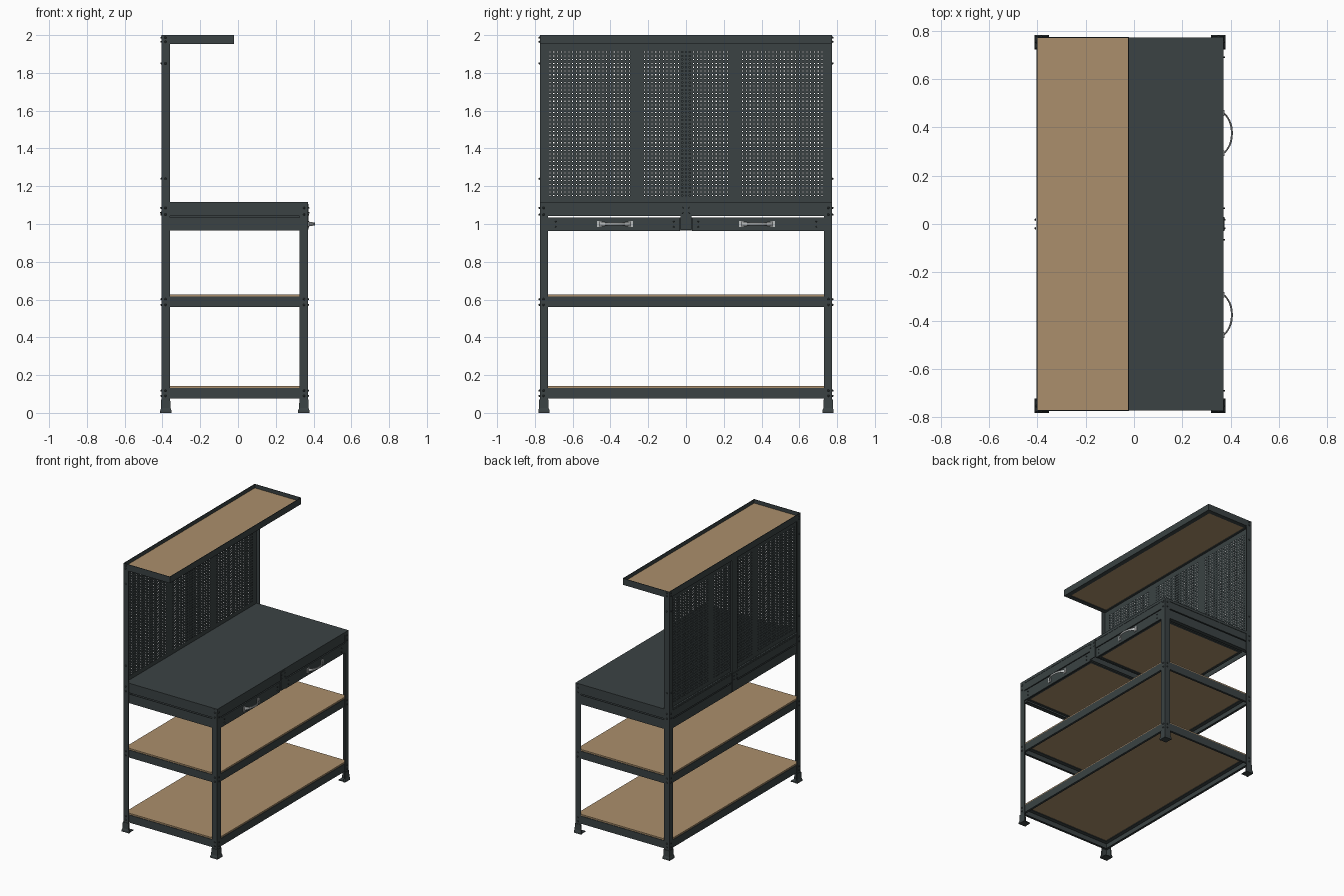
import bpy, bmesh, math
from mathutils import Matrix, Vector

if "Cube" in bpy.data.objects:
    bpy.data.objects.remove(bpy.data.objects["Cube"])


def material(name, rgb):
    m = bpy.data.materials.new(name)
    m.diffuse_color = (*rgb, 1)
    m.use_nodes = True
    m.node_tree.nodes["Principled BSDF"].inputs["Base Color"].default_value = m.diffuse_color
    return m


STEEL = material("dark_steel", (0.043, 0.055, 0.057))
WOOD = material("wood_board", (0.41, 0.275, 0.15))
CHROME = material("handle_metal", (0.5, 0.52, 0.52))


def finish(name, bm, mat, smooth=False):
    bmesh.ops.recalc_face_normals(bm, faces=bm.faces)
    me = bpy.data.meshes.new(name)
    bm.to_mesh(me)
    bm.free()
    ob = bpy.data.objects.new(name, me)
    bpy.context.collection.objects.link(ob)
    me.materials.append(mat)
    if smooth:
        bpy.context.view_layer.objects.active = ob
        ob.select_set(True)
        bpy.ops.object.shade_smooth_by_angle()
        ob.select_set(False)
    return ob


def boxes(name, items, mat=STEEL):
    """One object from boxes given as (x0, x1, y0, y1, z0, z1)."""
    bm = bmesh.new()
    for a in items:
        lo = Vector((min(a[0:2]), min(a[2:4]), min(a[4:6])))
        hi = Vector((max(a[0:2]), max(a[2:4]), max(a[4:6])))
        bmesh.ops.create_cube(bm, size=1, matrix=Matrix.LocRotScale((lo + hi) / 2, None, hi - lo))
    return finish(name, bm, mat)


def ring(x0, x1, y0, y1, z0, z1, t):
    """Four walls of thickness t around a rectangle."""
    return [(x0, x0 + t, y0, y1, z0, z1), (x1 - t, x1, y0, y1, z0, z1),
            (x0 + t, x1 - t, y0, y0 + t, z0, z1), (x0 + t, x1 - t, y1 - t, y1, z0, z1)]


def angle_loft(name, levels, cx, cy, sx, sy):
    """L section lofted through (z, outset, leg, thickness) levels at an outer corner."""
    bm = bmesh.new()
    rows = []
    for z, o, w, t in levels:
        pts = [(-o, -o), (w, -o), (w, t - o), (t - o, t - o), (t - o, w), (-o, w)]
        rows.append([bm.verts.new((cx - sx * px, cy - sy * py, z)) for px, py in pts])
    for a, b in zip(rows, rows[1:]):
        for i in range(6):
            j = (i + 1) % 6
            bm.faces.new((a[i], a[j], b[j], b[i]))
    bm.faces.new(rows[0])
    bm.faces.new(rows[-1])
    return finish(name, bm, STEEL)


XB, XF, Y = -0.404, 0.37, 0.774      # outer post faces
T = 0.004

# Angle posts and flared feet
for sx, cx, top, label in ((-1, XB, 2.0, "back"), (1, XF, 1.11, "front")):
    for sy, side in ((-1, "left"), (1, "right")):
        angle_loft(f"{label}_{side}_post", [(0.01, 0, 0.044, T), (top, 0, 0.044, T)],
                   cx, sy * Y, sx, sy)
        angle_loft(f"{label}_{side}_foot",
                   [(0, 0.008, 0.052, 0.012), (0.012, 0.008, 0.052, 0.012),
                    (0.025, 0.004, 0.047, 0.01), (0.07, 0.003, 0.045, 0.008)],
                   cx, sy * Y, sx, sy)
        boxes(f"{label}_{side}_foot_base",
              [(cx + sx * 0.006, cx - sx * 0.048, sy * (Y + 0.006), sy * (Y - 0.048), 0, 0.006)])

# Two lower shelves: beams with an inward ledge, board on top
x0, x1, y0 = XB + T, XF - T, Y - T
for name, z0, z1 in (("lower", 0.075, 0.132), ("middle", 0.56, 0.616)):
    boxes(f"{name}_shelf_beams", ring(x0, x1, -y0, y0, z0, z1, T)
          + ring(x0 + T, x1 - T, -y0 + T, y0 - T, z1 - 0.012, z1 - 0.008, 0.028)
          + ring(x0 + T, x1 - T, -y0 + T, y0 - T, z0, z0 + 0.003, 0.012))
    boxes(f"{name}_shelf_board", [(x0 + T, x1 - T, -y0 + T, y0 - T, z1 - 0.008, z1 + 0.011)], WOOD)

# Overhead shelf with recessed board
xt = -0.02
boxes("top_shelf_frame", ring(XB, xt, -Y, Y, 1.952, 2.0, T)
      + ring(XB + T, xt - T, -Y + T, Y - T, 1.952, 1.956, 0.03))
boxes("top_shelf_board", [(XB + T, xt - T, -Y + T, Y - T, 1.956, 1.972)], WOOD)

# Worktop and its apron
boxes("worktop_apron", ring(x0, XF - 0.001, -y0, y0, 1.042, 1.10, T)
      + ring(x0 + T, XF - 0.005, -y0 + T, y0 - T, 1.042, 1.045, 0.02))
boxes("worktop", [(XB + 0.006, XF + 0.001, -Y + 0.001, Y - 0.001, 1.096, 1.116)])

# Rails that close the drawer bay at the sides and the back, and centre brackets
boxes("drawer_bay_rails", [(x0, x1 - 0.03, s * y0, s * (y0 - T), 0.966, 1.034) for s in (-1, 1)]
      + [(x0, x1 - 0.03, s * y0, s * (y0 - 0.03), 0.966, 0.97) for s in (-1, 1)]
      + [(x0, x0 + T, -y0, y0, 0.966, 1.034)])
boxes("centre_brackets", [(XF, XF + 0.004, -0.03, 0.03, 0.97, 1.105),
                          (XB, XB + 0.004, -0.03, 0.03, 0.97, 1.105),
                          (XB, XF, -0.028, -0.024, 0.97, 1.045),
                          (XB, XF, 0.024, 0.028, 0.97, 1.045)])


def pull_handle(name, yc, z):
    """Bowed pull handle with rounded section."""
    bm = bmesh.new()
    rows = []
    for i in range(17):
        u = i / 8 - 1
        x = XF + 0.003 + 0.032 * (1 - abs(u) ** 2.4)
        ry = 0.008 + 0.005 * abs(u) ** 3
        rows.append([bm.verts.new((x + 0.004 * math.cos(k * math.pi / 4),
                                   yc + 0.083 * u, z + ry * math.sin(k * math.pi / 4)))
                     for k in range(8)])
    for a, b in zip(rows, rows[1:]):
        for i in range(8):
            j = (i + 1) % 8
            bm.faces.new((a[i], a[j], b[j], b[i]))
    bm.faces.new(rows[0])
    bm.faces.new(rows[-1])
    finish(name, bm, CHROME, True)


# Drawers: steel front and sides, wooden base
for s, side in ((-1, "left"), (1, "right")):
    a, b = sorted((s * 0.036, s * 0.728))
    boxes(f"{side}_drawer_front", [(XF - 0.012, XF, a - 0.004, b + 0.004, 0.962, 1.035)])
    boxes(f"{side}_drawer_body", ring(-0.36, XF - 0.012, a, b, 0.968, 1.03, T)
          + ring(-0.356, XF - 0.016, a + T, b - T, 0.968, 0.971, 0.015))
    boxes(f"{side}_drawer_base", [(-0.356, XF - 0.016, a + T, b - T, 0.971, 0.978)], WOOD)
    pull_handle(f"{side}_drawer_handle", s * 0.376, 1.0)
    boxes(f"{side}_handle_plates", [(XF, XF + 0.005, s * 0.376 + d - 0.012, s * 0.376 + d + 0.012,
                                     0.983, 1.017) for d in (-0.083, 0.083)], CHROME)

# Perforated back panel: a grid with the hole cells left out
h, step = 0.003, 0.02
ys = [i * step for i in range(-36, 37) if not 0.225 < abs(i * step) < 0.295]
zs = [1.15 + i * step for i in range(39)]
yl = [-0.768] + [c + d for c in ys for d in (-h, h)] + [0.768]
zl = [1.112] + [c + d for c in zs for d in (-h, h)] + [1.953]
bm = bmesh.new()
grid = [[bm.verts.new((-0.388, y, z)) for z in zl] for y in yl]
for i in range(len(yl) - 1):
    for j in range(len(zl) - 1):
        if not (i % 2 and j % 2):
            bm.faces.new((grid[i][j], grid[i + 1][j], grid[i + 1][j + 1], grid[i][j + 1]))
panel = finish("perforated_panel", bm, STEEL)
panel.modifiers.new("thickness", "SOLIDIFY").thickness = 0.002

# Panel folded edges, centre strip and seam
boxes("panel_edges", [(-0.402, -0.388, s * 0.766, s * 0.769, 1.112, 1.953) for s in (-1, 1)]
      + [(-0.402, -0.388, -0.768, 0.768, z, z + 0.003) for z in (1.112, 1.95)]
      + [(-0.402, -0.390, s * 0.03, s * 0.027, 1.112, 1.953) for s in (-1, 1)]
      + [(-0.402, -0.399, -0.03, 0.03, 1.112, 1.953)])

# Bolt heads on posts, brackets and drawer fronts
bm = bmesh.new()


def bolt(x, y, z, axis, r=0.006):
    n = Vector(axis)
    rot = Vector((0, 0, 1)).rotation_difference(n).to_matrix().to_4x4()
    bmesh.ops.create_cone(bm, cap_ends=True, segments=8, radius1=r, radius2=r * 0.6, depth=0.006,
                          matrix=Matrix.Translation(Vector((x, y, z)) + n * 0.003) @ rot)


low = (0.09, 0.118, 0.572, 0.602, 1.05, 1.085)
for sx, cx, heights in ((-1, XB, low + (1.24, 1.85, 1.965, 1.987)), (1, XF, low)):
    for sy in (-1, 1):
        for z in heights:
            bolt(cx, sy * (Y - 0.02), z, (sx, 0, 0))
            bolt(cx - sx * 0.02, sy * Y, z, (0, sy, 0))
    for yb in (-0.018, 0.018):
        for z in (1.06, 1.085):
            bolt(cx + sx * 0.002, yb, z, (sx, 0, 0), 0.005)
for yb in (-0.69, -0.065, 0.065, 0.69):
    for z in (0.985, 1.013):
        bolt(XF, yb, z, (1, 0, 0), 0.004)
finish("bolt_heads", bm, STEEL)
